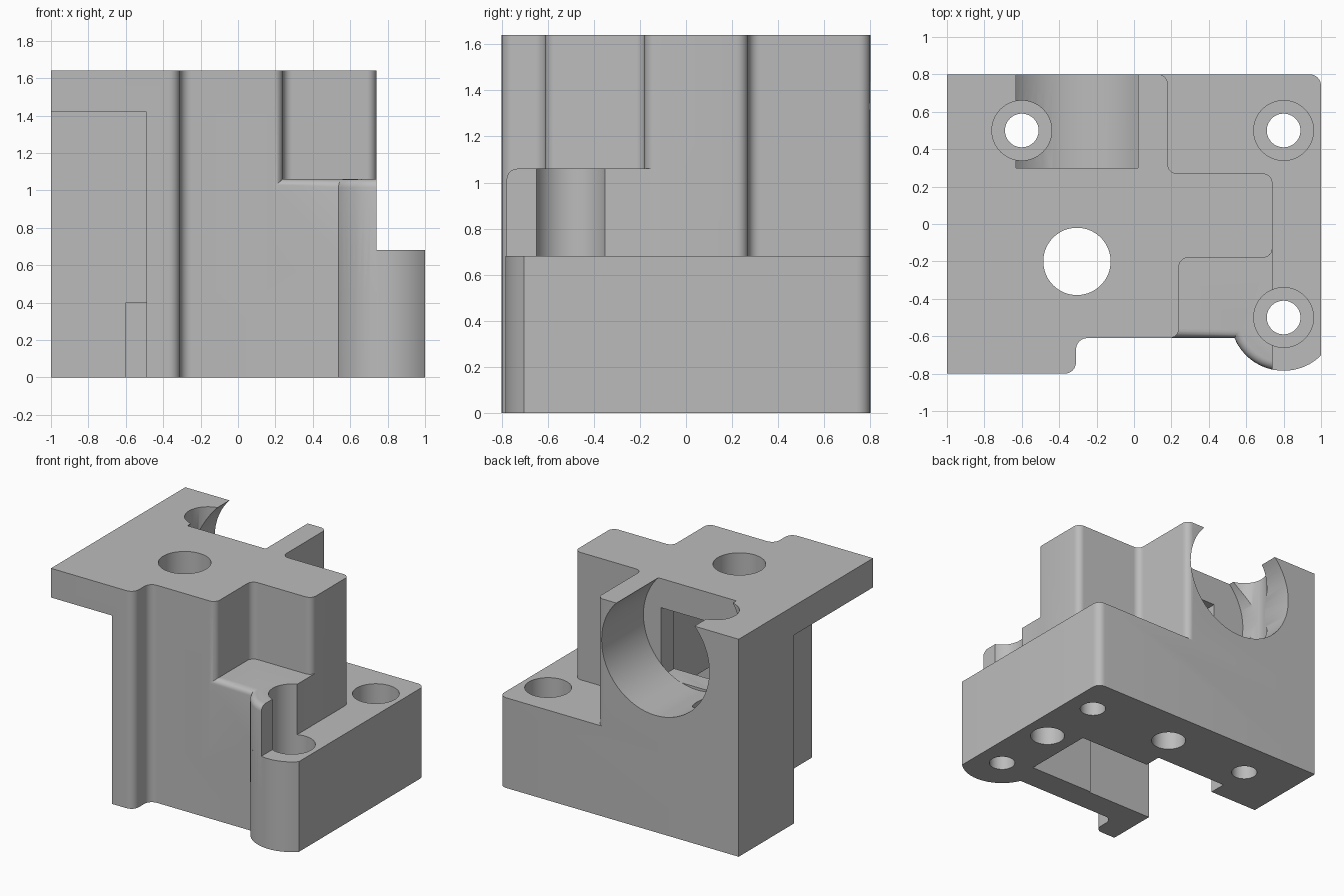
import bpy, bmesh
from math import sin, cos, radians, pi
from mathutils import Vector, Matrix

cube = bpy.data.objects.get("Cube")
if cube:
    bpy.data.objects.remove(cube, do_unlink=True)

grey = bpy.data.materials.new("plain grey")
grey.use_nodes = True
grey.diffuse_color = (0.5, 0.5, 0.5, 1)
grey.node_tree.nodes["Principled BSDF"].inputs["Base Color"].default_value = grey.diffuse_color


def finish(name, bm):
    bmesh.ops.recalc_face_normals(bm, faces=bm.faces[:])
    mesh = bpy.data.meshes.new(name)
    bm.to_mesh(mesh)
    bm.free()
    mesh.materials.append(grey)
    ob = bpy.data.objects.new(name, mesh)
    bpy.context.collection.objects.link(ob)
    return ob


def rounded(corners, steps=6):
    """Turn (x, y, radius) right-angle corners into an outline with fillets."""
    out = []
    for i, (x, y, r) in enumerate(corners):
        p = Vector((x, y))
        if r == 0:
            out.append(p)
            continue
        a = (Vector(corners[i - 1][:2]) - p).normalized()
        b = (Vector(corners[(i + 1) % len(corners)][:2]) - p).normalized()
        for k in range(steps + 1):
            t = k / steps * pi / 2
            out.append(p + r * (a * (1 - sin(t)) + b * (1 - cos(t))))
    return out


def arc(cx, cy, r, start, end, steps=14):
    angles = [radians(start + (end - start) * k / steps) for k in range(steps + 1)]
    return [(cx + r * cos(t), cy + r * sin(t), 0) for t in angles]


def prism(name, corners, z0, z1, soften=None):
    bm = bmesh.new()
    face = bm.faces.new([bm.verts.new((p.x, p.y, z0)) for p in rounded(corners)])
    top = bmesh.ops.extrude_face_region(bm, geom=[face])["geom"]
    bmesh.ops.translate(bm, vec=(0, 0, z1 - z0),
                        verts=[v for v in top if isinstance(v, bmesh.types.BMVert)])
    if soften:
        edges = [e for e in bm.edges
                 if all(v.co.z > z1 - 1e-4 and v.co.y < -0.6 for v in e.verts)]
        bmesh.ops.bevel(bm, geom=edges, offset=soften, segments=5, profile=0.5,
                        affect='EDGES', clamp_overlap=False)
    return finish(name, bm)


def box(name, x0, x1, y0, y1, z0, z1):
    return prism(name, [(x0, y0, 0), (x1, y0, 0), (x1, y1, 0), (x0, y1, 0)], z0, z1)


def cylinder(name, r, centre, length, along_y=False):
    bm = bmesh.new()
    turn = Matrix.Rotation(pi / 2, 4, 'X') if along_y else Matrix()
    bmesh.ops.create_cone(bm, cap_ends=True, segments=64, radius1=r, radius2=r,
                          depth=length, matrix=Matrix.Translation(centre) @ turn)
    return finish(name, bm)


def hole(name, x, y, r, z0, z1):
    return cylinder(name, r, (x, y, (z0 + z1) / 2), z1 - z0)


def combine(target, tool, operation):
    tool.hide_render = True
    mod = target.modifiers.new(tool.name, 'BOOLEAN')
    mod.operation, mod.object, mod.solver = operation, tool, 'EXACT'
    bpy.context.view_layer.objects.active = target
    bpy.ops.object.modifier_apply(modifier=mod.name)
    bpy.data.objects.remove(tool, do_unlink=True)


# Solid steps: low base with round boss, middle ledge, tall upper block
left_front = [(-1, -0.8, 0), (-0.31, -0.8, 0.06), (-0.31, -0.61, 0.06)]
body = prism("bracket_body", left_front + arc(0.8, -0.5, 0.285, 202.7, 314.6)
             + [(1, 0.8, 0.06), (-1, 0.8, 0)], 0, 0.68)
upper = prism("upper_block", left_front + [
    (0.24, -0.61, 0.05), (0.24, -0.18, 0.05), (0.74, -0.18, 0.05), (0.74, 0.27, 0.05),
    (0.18, 0.27, 0.05), (0.18, 0.8, 0.05), (-1, 0.8, 0)], 0.5, 1.64)
ledge = prism("ledge", [(0.1, -0.61, 0)] + arc(0.8, -0.5, 0.285, 202.7, 257.8, 8)
              + [(0.74, 0, 0), (0.1, 0, 0)], 0.4, 1.06, soften=0.045)
for part in (upper, ledge):
    combine(body, part, 'UNION')

# Recess under the top plate, inner pockets and the round back bore
cutters = [
    cylinder("back_bore", 0.45, (-0.305, 0.65, 1.33), 0.7, along_y=True),
    box("plate_undercut", -1.1, -0.49, -0.9, 0.14, -0.1, 1.42),
    box("tall_pocket", -0.6, 0.06, -0.42, 0.14, -0.1, 1.42),
    box("low_pocket", 0, 0.59, -0.41, 0.14, -0.1, 0.7),
    box("floor_notch", -0.6, 0, 0.1, 0.27, -0.1, 0.4),
    box("bore_window", -0.49, 0, 0.1, 0.3, 0.9, 1.42),
    hole("top_hole", -0.305, -0.2, 0.18, 1.3, 1.8),
    hole("side_blind_hole", 0.8, 0, 0.12, -0.1, 0.5),
    hole("back_blind_hole", 0.1, 0.5, 0.12, -0.1, 0.5),
]
# Screw holes with wide head recesses
for x, y in ((0.8, 0.5), (0.8, -0.5), (-0.6, 0.5)):
    cutters.append(hole("screw_hole", x, y, 0.09, -0.1, 1.8))
    cutters.append(hole("screw_head_recess", x, y, 0.16, 0.4, 1.8))
for cutter in cutters:
    combine(body, cutter, 'DIFFERENCE')

# Smooth the fillets and bores, keep the hard edges
bpy.ops.object.select_all(action='DESELECT')
body.select_set(True)
bpy.context.view_layer.objects.active = body
bpy.ops.object.shade_smooth_by_angle(angle=radians(30))
